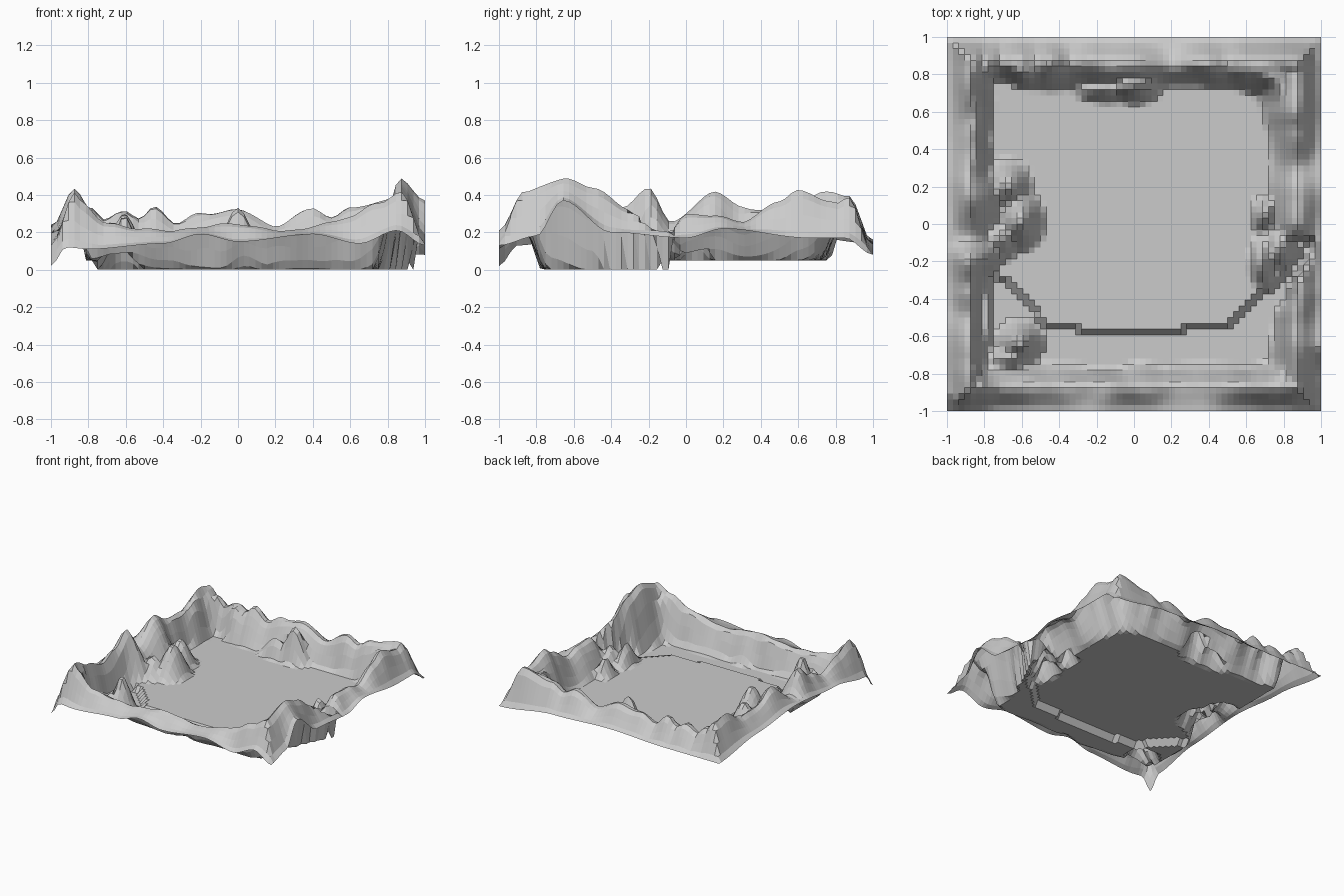
import bpy, bmesh
from math import exp
from mathutils import Vector, noise

if "Cube" in bpy.data.objects:
    bpy.data.objects.remove(bpy.data.objects["Cube"])

N = 64  # grid cells per side


def lerp_list(pts, t):
    if t <= pts[0][0]:
        return pts[0][1]
    for (a, p), (b, q) in zip(pts, pts[1:]):
        if t <= b:
            u = (t - a) / (b - a)
            return p + (q - p) * u * u * (3 - 2 * u)
    return pts[-1][1]


def smooth(t):
    t = max(0.0, min(1.0, t))
    return t * t * (3 - 2 * t)


# crest heights along each rim side (position, height)
WEST = [(-.85, .42), (-.7, .34), (-.5, .27), (-.35, .33), (-.2, .43), (-.08, .25),
        (.15, .41), (.3, .33), (.5, .33), (.75, .41), (.87, .40)]
NORTH = [(-.87, .40), (-.74, .25), (-.6, .33), (-.52, .28), (-.45, .33), (-.33, .24), (-.2, .29),
         (0, .32), (.2, .24), (.4, .33), (.5, .28), (.6, .34), (.75, .35), (.87, .38)]
EAST = [(-.87, .42), (-.66, .49), (-.5, .43), (-.3, .31), (-.1, .20), (0, .29),
        (.15, .29), (.3, .25), (.5, .36), (.6, .41), (.75, .38), (.87, .35)]
SOUTH = [(-.87, .38), (-.7, .24), (-.4, .21), (-.1, .24), (.3, .21), (.6, .28),
         (.75, .36), (.87, .43)]
# outer edge heights
EDGE_S = [(-1, .02), (-.92, .12), (-.8, .11), (-.4, .14), (-.2, .19), (0, .15),
          (.4, .19), (.65, .14), (.85, .21), (1, .13)]
EDGE_E = [(-1, .13), (-.8, .18), (-.66, .37), (-.4, .2), (0, .17), (.2, .22),
          (.65, .17), (.85, .17), (1, .08)]
EDGE_W = [(-1, .02), (-.9, .13), (-.5, .2), (0, .24), (.5, .2), (1, .14)]
EDGE_N = [(-1, .14), (-.5, .14), (0, .16), (.5, .14), (1, .08)]
# distance of the right, back and left rims' inner foot from the edge
FOOT_E = [(-.75, .28), (-.5, .25), (-.36, .18), (-.09, .07), (-.06, .34), (.1, .36), (.4, .33), (.7, .40)]
FOOT_N = [(-.7, .30), (-.35, .35), (0, .40), (.3, .33), (.7, .38)]
FOOT_W = [(-.3, .23), (-.15, .38), (.1, .40), (.4, .28), (.7, .32)]
# southern border of the raised floor; the ditch lies outside it
DITCH = [(-.78, -.24), (-.62, -.36), (-.46, -.55), (-.2, -.57), (.1, -.585), (.3, -.56),
         (.5, -.56), (.62, -.42), (.75, -.33), (.97, -.05)]
# inner hills: x, y, height, x width, y width
HILLS = [(-.61, .02, .31, .10, .13), (-.68, .2, .25, .11, .12), (-.72, -.08, .22, .1, .1),
         (-.61, -.64, .28, .08, .08), (-.65, -.72, .18, .1, .06),
         (0, .74, .34, .11, .07), (-.15, .72, .20, .15, .06),
         (.69, -.2, .22, .06, .12), (.70, .05, .2, .06, .09),
         (.78, -.12, .22, .08, .12), (.88, .0, .24, .1, .08)]


def ditch_line(x):
    for (a, p), (b, q) in zip(DITCH, DITCH[1:]):
        if a <= x <= b:
            return p + (q - p) * (x - a) / (b - a)
    return -1.0 if x < 0 else -.05


def wall(c, t, foot, power, crest=.13):
    crest = min(crest, foot - .045)
    return c * smooth((foot - t) / (foot - crest)) ** power


def height(x, y):
    floor = .05 if y > ditch_line(x) else 0.0
    rough = noise.noise(Vector((x * 6, y * 6, 3.1))) * .05
    tw, te, ts, tn = x + 1, 1 - x, y + 1, 1 - y
    w = rough * .8
    walls = sorted([
        wall(lerp_list(WEST, y), tw + w, lerp_list(FOOT_W, y), 1.3),
        wall(lerp_list(EAST, y), te, lerp_list(FOOT_E, y), 1.3 if y > -.05 else .8),
        wall(lerp_list(SOUTH, x), ts + w, .26, 1.0),
        wall(lerp_list(NORTH, x), tn + w, lerp_list(FOOT_N, x), 1.4, .15)])
    # neighbouring walls merge into rounded inner corners
    ridge = max(walls[3], min(walls[3] + .6 * walls[2], .33))
    hill = max(h * exp(-((x - a) / p) ** 2 - ((y - b) / q) ** 2) for a, b, h, p, q in HILLS)
    if floor == 0 and x > .5:
        hill = 0
    z = max(ridge, hill if hill > .03 else 0, floor)
    if z > floor + .03:
        z = max(floor, z + rough * .7 * min(1, (z - floor) / .15))
    # fall off to the outer edge
    t = min(tw, te, ts, tn)
    e = {tw: lerp_list(EDGE_W, y), te: lerp_list(EDGE_E, y),
         ts: lerp_list(EDGE_S, x), tn: lerp_list(EDGE_N, x)}[t]
    fall = min(.13, max(.025, lerp_list(FOOT_E, y) - .045)) if t == te else .13
    k = smooth(t / fall)
    z = e * (1 - k) + z * k
    # ditch end: steep bank just inside the right edge
    if te > .03 and ridge < .12 and floor == 0 and x > .8:
        z = 0.0
    return max(0.0, z)


# terrain sheet
bm = bmesh.new()
bmesh.ops.create_grid(bm, x_segments=N, y_segments=N, size=1)
for v in bm.verts:
    v.co.z = height(v.co.x, v.co.y)
me = bpy.data.meshes.new("terrain")
bm.to_mesh(me)
bm.free()
terrain = bpy.data.objects.new("terrain", me)
bpy.context.collection.objects.link(terrain)
